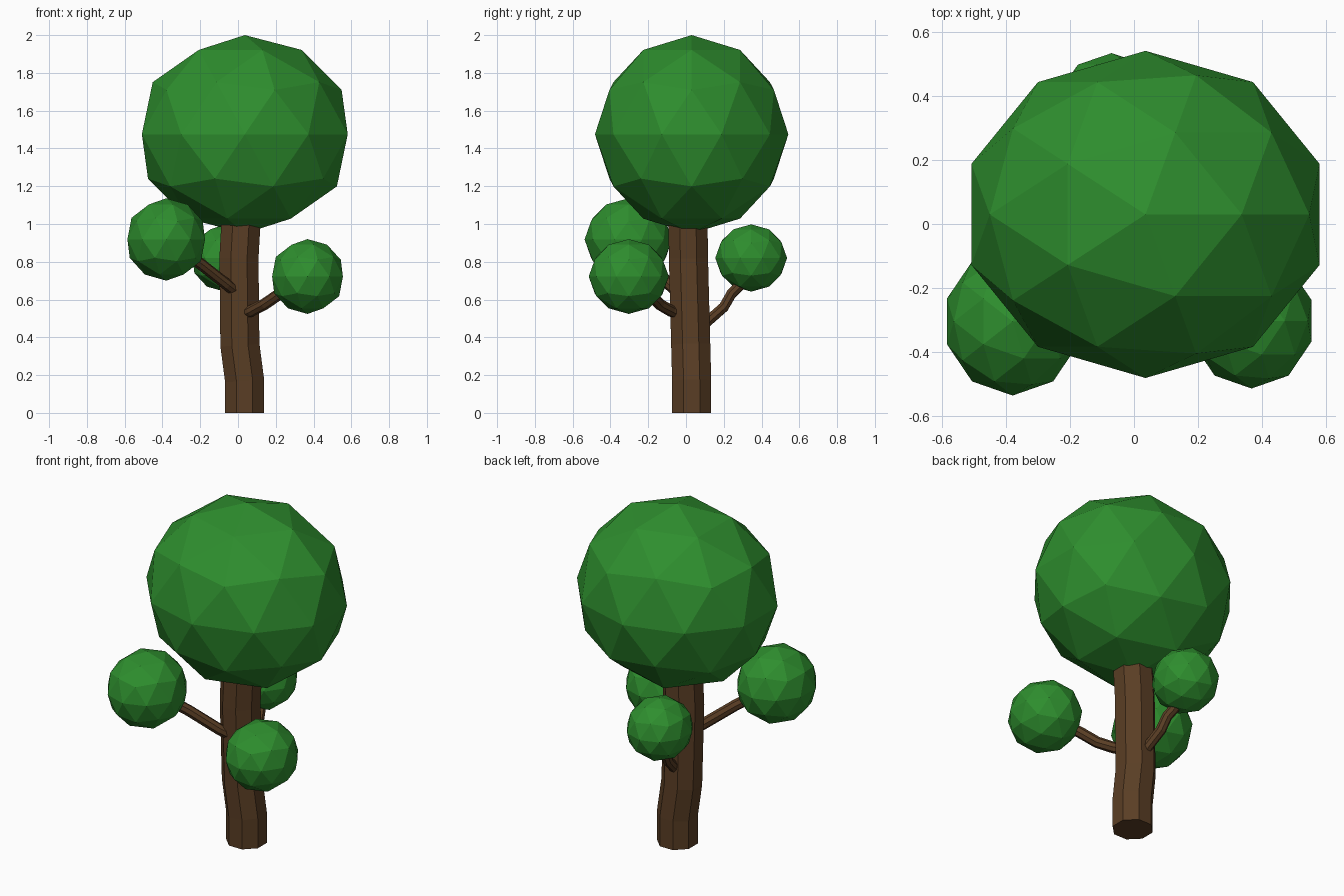
import bpy, bmesh, math
from mathutils import Vector

if "Cube" in bpy.data.objects:
    bpy.data.objects.remove(bpy.data.objects["Cube"])


def material(name, color):
    m = bpy.data.materials.new(name)
    m.diffuse_color = (*color, 1)
    m.use_nodes = True
    m.node_tree.nodes["Principled BSDF"].inputs["Base Color"].default_value = m.diffuse_color
    return m


leaf = material("leaf_green", (0.027, 0.27, 0.027))
bark = material("bark_brown", (0.102, 0.048, 0.018))


def finish(name, bm, mat):
    bmesh.ops.recalc_face_normals(bm, faces=bm.faces)
    mesh = bpy.data.meshes.new(name)
    bm.to_mesh(mesh)
    bm.free()
    mesh.materials.append(mat)
    obj = bpy.data.objects.new(name, mesh)
    bpy.context.collection.objects.link(obj)
    return obj


def foliage(name, center, radii):
    """Faceted leaf ball."""
    bm = bmesh.new()
    bmesh.ops.create_icosphere(bm, subdivisions=2, radius=1)
    bmesh.ops.scale(bm, vec=radii, verts=bm.verts)
    bmesh.ops.translate(bm, vec=center, verts=bm.verts)
    finish(name, bm, leaf)


def limb(name, path, radius, sides=8):
    """Faceted tube swept along a bent path, capped at both ends."""
    pts = [Vector(p) for p in path]
    bm = bmesh.new()
    rings = []
    for i, p in enumerate(pts):
        before = (p - pts[i - 1]).normalized() if i else Vector()
        after = (pts[i + 1] - p).normalized() if i + 1 < len(pts) else Vector()
        if i == 0:
            tangent = after
        else:
            tangent = (before + after).normalized()
        turn = Vector((0, 0, 1)).rotation_difference(tangent)
        ring = []
        for k in range(sides):
            a = math.tau * (k + 0.5) / sides
            ring.append(bm.verts.new(p + turn @ Vector((radius * math.cos(a), radius * math.sin(a), 0))))
        rings.append(ring)
    for lo, hi in zip(rings, rings[1:]):
        for k in range(sides):
            n = (k + 1) % sides
            bm.faces.new((lo[k], lo[n], hi[n], hi[k]))
    bm.faces.new(rings[0][::-1])
    bm.faces.new(rings[-1])
    finish(name, bm, bark)


# Trunk, slightly crooked, running up into the crown
limb("trunk", [(0.035, 0.03, 0), (0.035, 0.03, 0.17), (0.01, 0.025, 0.36),
               (0.005, 0.013, 0.82), (0.018, 0.01, 1.05), (0.03, 0.02, 1.2)], 0.112)

# Branches
limb("left_branch", [(0.02, -0.02, 0.62), (-0.06, -0.09, 0.68),
                     (-0.2, -0.18, 0.79), (-0.36, -0.29, 0.9)], 0.031)
limb("right_branch", [(0.02, -0.02, 0.52), (0.07, -0.08, 0.54), (0.14, -0.14, 0.575),
                      (0.22, -0.19, 0.63), (0.35, -0.29, 0.71)], 0.031)
limb("back_branch", [(0.01, 0.04, 0.41), (0.0, 0.12, 0.49), (-0.02, 0.2, 0.56),
                     (-0.03, 0.24, 0.63), (-0.07, 0.33, 0.72)], 0.029)

# Foliage
foliage("crown", (0.036, 0.03, 1.475), (0.573, 0.512, 0.525))
foliage("left_foliage", (-0.38, -0.305, 0.918), (0.216, 0.232, 0.218))
foliage("right_foliage", (0.368, -0.303, 0.722), (0.197, 0.212, 0.198))
foliage("back_foliage", (-0.07, 0.345, 0.82), (0.18, 0.19, 0.178))
